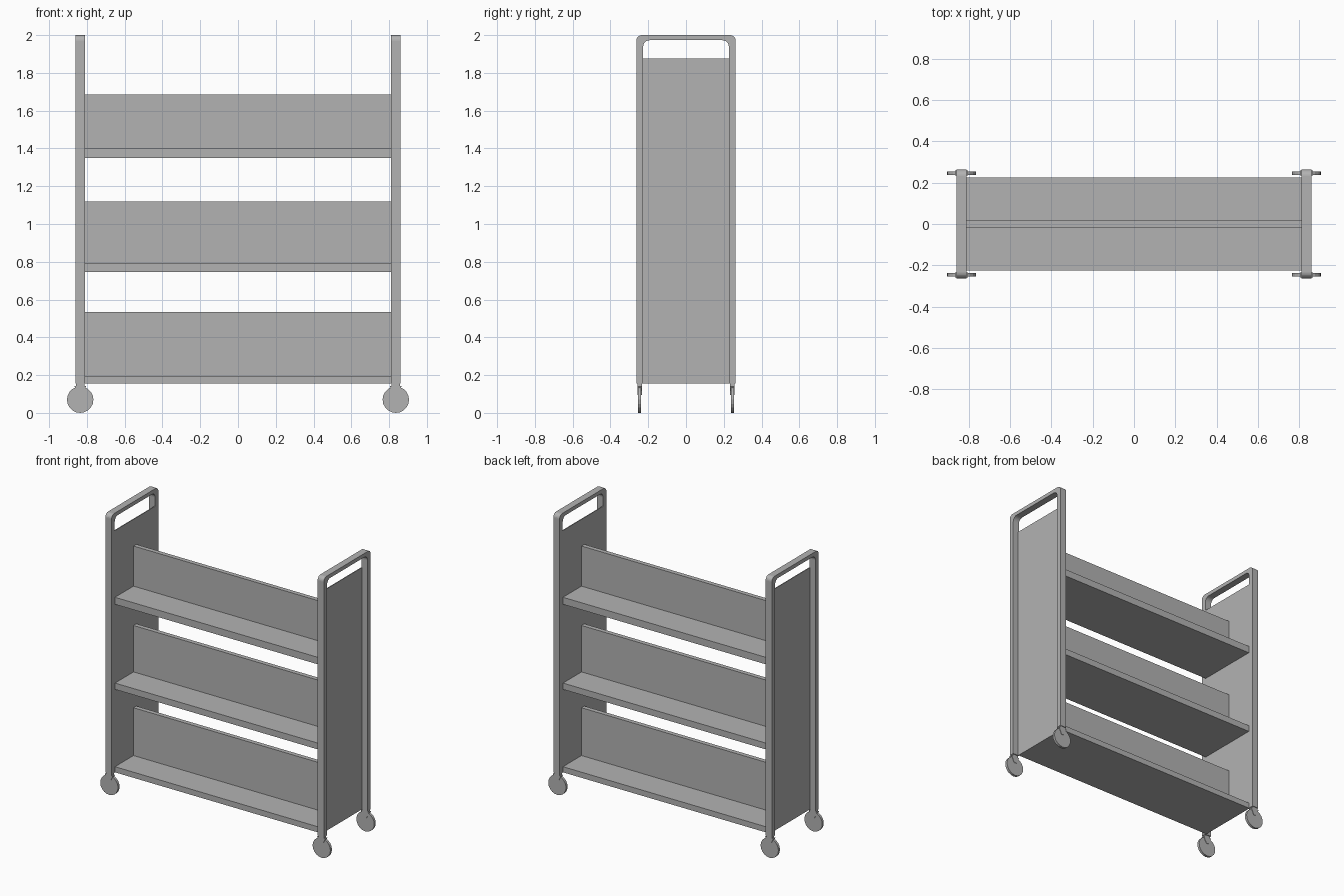
import bpy, bmesh, math
from mathutils import Vector

cube = bpy.data.objects.get("Cube")
if cube:
    bpy.data.objects.remove(cube, do_unlink=True)

GREY = (0.45, 0.45, 0.45, 1)
metal = bpy.data.materials.new("grey metal")
metal.use_nodes = True
metal.diffuse_color = GREY
metal.node_tree.nodes["Principled BSDF"].inputs["Base Color"].default_value = GREY


def prism(name, points, depth):
    """Solid made by sweeping a flat outline along a vector."""
    bm = bmesh.new()
    face = bm.faces.new([bm.verts.new(p) for p in points])
    swept = bmesh.ops.extrude_face_region(bm, geom=[face], use_keep_orig=True)
    moved = [v for v in swept["geom"] if isinstance(v, bmesh.types.BMVert)]
    bmesh.ops.translate(bm, verts=moved, vec=Vector(depth))
    bmesh.ops.recalc_face_normals(bm, faces=bm.faces)
    mesh = bpy.data.meshes.new(name)
    bm.to_mesh(mesh)
    bm.free()
    mesh.materials.append(metal)
    obj = bpy.data.objects.new(name, mesh)
    bpy.context.collection.objects.link(obj)
    return obj


def box(name, x0, x1, y0, y1, z0, z1):
    outline = [(x0, y0, z0), (x1, y0, z0), (x1, y1, z0), (x0, y1, z0)]
    return prism(name, outline, (0, 0, z1 - z0))


def arch(half, top, radius, base):
    """Upright outline with rounded upper corners, from -y round to +y."""
    pts = [(-half, base)]
    for side, start in ((-1, 180), (1, 90)):
        for i in range(7):
            a = math.radians(start - 15 * i)
            pts.append((side * (half - radius) + radius * math.cos(a),
                        top - radius + radius * math.sin(a)))
    return pts + [(half, base)]


BASE = 0.155     # underside of the body
INNER = 0.811    # inside plane of the end frames
OUTER = 0.86
POST_X = (INNER + OUTER) / 2
WHEEL_R = 0.07

# End frames with thin inner panels
outline = arch(0.263, 2.0, 0.03, BASE) + arch(0.227, 1.973, 0.035, BASE)[::-1]
for side, label in ((1, "left"), (-1, "right")):
    prism(label + "_end_frame", [(side * INNER, y, z) for y, z in outline],
          (side * (OUTER - INNER), 0, 0))
    xs = sorted((side * INNER, side * (INNER + 0.006)))
    box(label + "_end_panel", *xs, -0.227, 0.227, BASE, 1.875)

# Double-sided shelves with a central divider
for label, bottom, deck, top in (("lower", BASE, 0.195, 0.535),
                                 ("middle", 0.745, 0.79, 1.12),
                                 ("upper", 1.35, 1.40, 1.685)):
    box(label + "_shelf", -INNER, INNER, -0.224, 0.224, bottom, deck)
    box(label + "_divider", -INNER, INNER, -0.016, 0.016, deck, top)

# Casters under the four posts
for sx, xname in ((1, "left"), (-1, "right")):
    for sy, yname in ((-1, "front"), (1, "back")):
        x, y = sx * POST_X, sy * 0.246
        tag = yname + "_" + xname
        rim = [(x + WHEEL_R * math.cos(math.tau * i / 20), y - 0.009,
                WHEEL_R + WHEEL_R * math.sin(math.tau * i / 20)) for i in range(20)]
        prism(tag + "_wheel", rim, (0, 0.018, 0))
        fork = [(x - 0.032, y - 0.012, 0.143), (x - 0.01, y - 0.012, 0.095),
                (x + 0.01, y - 0.012, 0.095), (x + 0.032, y - 0.012, 0.143)]
        prism(tag + "_fork", fork, (0, 0.024, 0))
        box(tag + "_caster_mount", x - 0.022, x + 0.022, y - 0.012, y + 0.012, 0.143, BASE)
